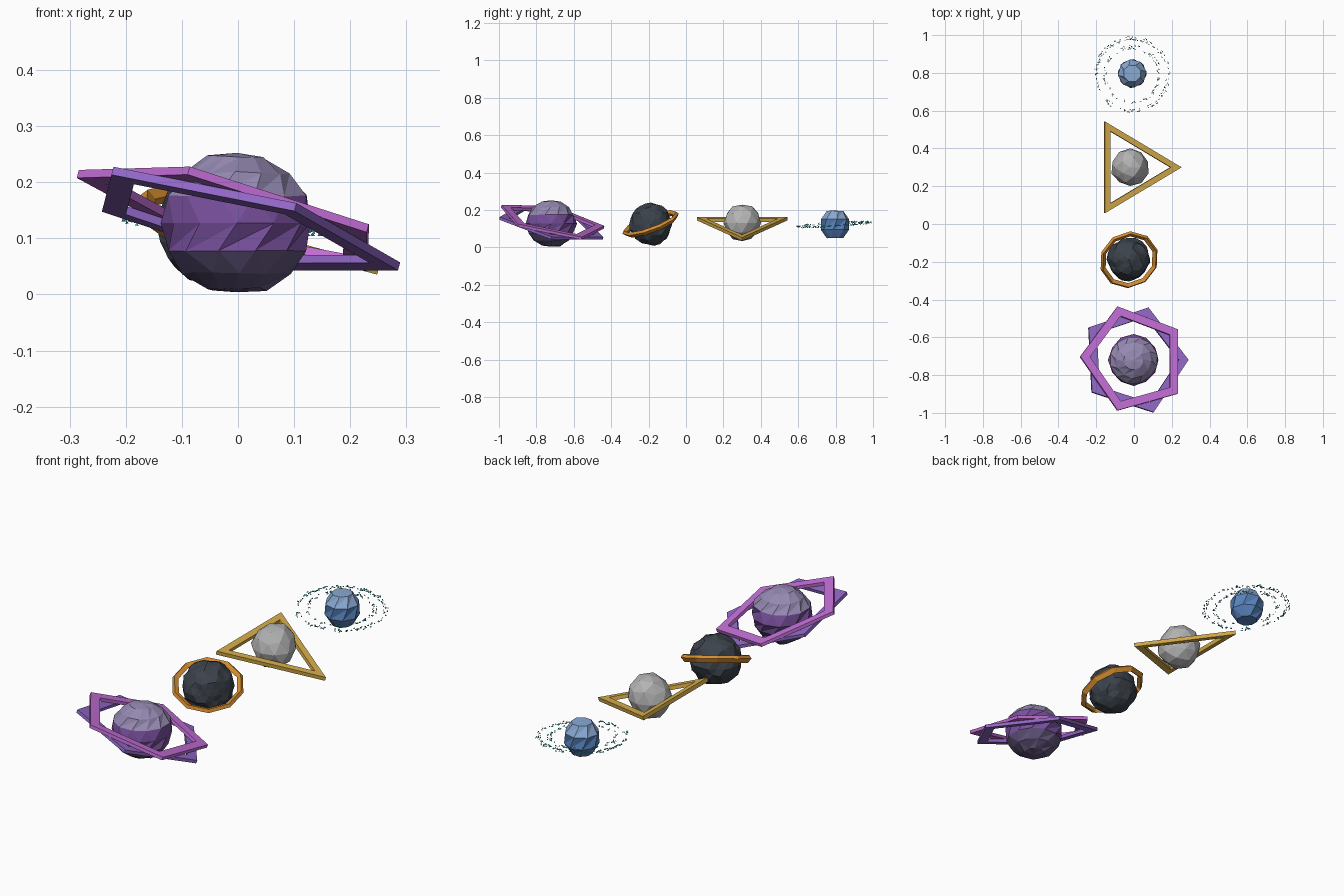
import bpy, bmesh, math, random
from mathutils import Vector, Matrix

if "Cube" in bpy.data.objects:
    bpy.data.objects.remove(bpy.data.objects["Cube"])

rng = random.Random(7)


def mat(name, r, g, b):
    m = bpy.data.materials.new(name)
    m.diffuse_color = (r, g, b, 1)
    m.use_nodes = True
    m.node_tree.nodes["Principled BSDF"].inputs["Base Color"].default_value = m.diffuse_color
    return m


def finish(name, bm, mats, loc, slope=(0, 0)):
    """Turn a bmesh into an object; slope = rise of its plane along x and y."""
    bmesh.ops.recalc_face_normals(bm, faces=bm.faces)
    me = bpy.data.meshes.new(name)
    bm.to_mesh(me)
    bm.free()
    for m in mats:
        me.materials.append(m)
    ob = bpy.data.objects.new(name, me)
    bpy.context.collection.objects.link(ob)
    n = Vector((-slope[0], -slope[1], 1)).normalized()
    rot = Vector((0, 0, 1)).rotation_difference(n).to_matrix().to_4x4()
    ob.matrix_world = Matrix.Translation(loc) @ rot
    return ob


def rough(bm, amount):
    for v in bm.verts:
        v.co *= 1 + rng.uniform(-amount, amount)


def twist(bm, rate):
    for v in bm.verts:
        v.co = Matrix.Rotation(rate * v.co.z, 3, 'Z') @ v.co


def paint_bands(bm, limits):
    """Material index rises by one for each height limit a face lies below."""
    for f in bm.faces:
        f.material_index = sum(f.calc_center_median().z < h for h in limits)


def rock(name, loc, radius, amount, subdiv, material):
    bm = bmesh.new()
    bmesh.ops.create_icosphere(bm, subdivisions=subdiv, radius=radius)
    rough(bm, amount)
    return finish(name, bm, [material], loc)


def frame(name, loc, sides, r_out, r_in, height, phase, slope, material):
    """Flat polygonal ring with a rectangular section."""
    bm = bmesh.new()
    rows = []
    for i in range(sides):
        a = math.radians(phase) + math.tau * i / sides
        rows.append([bm.verts.new((r * math.cos(a), r * math.sin(a), z)) for r, z in
                     ((r_out, -height / 2), (r_out, height / 2),
                      (r_in, height / 2), (r_in, -height / 2))])
    for i in range(sides):
        p, q = rows[i], rows[(i + 1) % sides]
        for k in range(4):
            bm.faces.new((p[k], q[k], q[(k + 1) % 4], p[(k + 1) % 4]))
    return finish(name, bm, [material], loc, slope)


# Large purple planet: twisted faceted ball in three tones
bm = bmesh.new()
bmesh.ops.create_uvsphere(bm, u_segments=12, v_segments=8, radius=0.135)
bmesh.ops.triangulate(bm, faces=bm.faces)
rough(bm, 0.035)
twist(bm, 5)
for v in bm.verts:
    v.co.z *= 0.94
paint_bands(bm, (0.045, -0.06))
finish("purple_planet", bm, [mat("lavender", .30, .25, .44), mat("violet", .19, .08, .34),
                             mat("deep_violet", .12, .09, .20)], (-0.002, -0.72, 0.127))

# Two stacked pentagon rings
tilt = (-0.265, -0.205)
frame("upper_pentagon_ring", (0, -0.717, 0.142), 5, 0.295, 0.242, 0.015, 178.6, tilt,
      mat("orchid", .55, .16, .68))
frame("lower_pentagon_ring", (0, -0.72, 0.126), 5, 0.297, 0.244, 0.015, 1.4, tilt,
      mat("ring_purple", .29, .14, .58))

# Dark planet with a faceted band
rock("dark_planet", (-0.027, -0.187, 0.123), 0.112, 0.06, 3, mat("charcoal", .045, .055, .07))
bm = bmesh.new()
rows = []
for i in range(10):
    a = math.tau * (i + 0.5) / 10
    rows.append([bm.verts.new((r * math.cos(a), r * math.sin(a), z)) for r, z in
                 ((0.160, 0.003), (0.150, 0.016), (0.132, 0.004), (0.143, -0.016))])
for i in range(10):
    p, q = rows[i], rows[(i + 1) % 10]
    for k in range(4):
        bm.faces.new((p[k], q[k], q[(k + 1) % 4], p[(k + 1) % 4]))
finish("orange_band", bm, [mat("orange", .68, .27, .03)], (-0.027, -0.188, 0.125), (-0.24, 0.37))

# Grey planet with a triangular ring
rock("grey_planet", (-0.02, 0.30, 0.131), 0.098, 0.08, 2, mat("stone", .45, .45, .45))
frame("triangle_ring", (-0.02, 0.30, 0.117), 3, 0.28, 0.22, 0.018, 0, (-0.27, 0),
      mat("gold", .68, .42, .07))

# Small blue planet: flat-capped twisted ball in two tones
bm = bmesh.new()
bmesh.ops.create_uvsphere(bm, u_segments=8, v_segments=5, radius=0.08)
bmesh.ops.triangulate(bm, faces=[f for f in bm.faces if abs(f.calc_center_median().z) < 0.06])
for v in bm.verts:
    v.co.z = max(-0.0647, min(0.0647, v.co.z)) * 1.13
rough(bm, 0.01)
twist(bm, 5)
paint_bands(bm, (0.012,))
finish("blue_planet", bm, [mat("pale_blue", .25, .40, .65), mat("blue", .10, .23, .52)],
       (-0.01, 0.797, 0.123))

# Debris rings: small flattened shards in two bands
teal = mat("teal", .06, .50, .52)
for name, r0, r1, count in (("inner_debris_ring", 0.135, 0.155, 90),
                            ("outer_debris_ring", 0.182, 0.202, 150)):
    bm = bmesh.new()
    for i in range(count):
        a, r = rng.uniform(0, math.tau), rng.uniform(r0, r1)
        c = Vector((r * math.cos(a), r * math.sin(a), rng.uniform(-0.004, 0.004)))
        turn = Matrix.Rotation(a + rng.uniform(-0.6, 0.6), 4, 'Z')
        size = Matrix.Diagonal((0.003, rng.uniform(0.005, 0.009), 0.003, 1))
        res = bmesh.ops.create_cone(bm, cap_ends=True, segments=3, radius1=1, radius2=0,
                                    depth=2, matrix=Matrix.Translation(c) @ turn @ size)
    finish(name, bm, [teal], (-0.01, 0.79, 0.124), (-0.05, 0.057))
